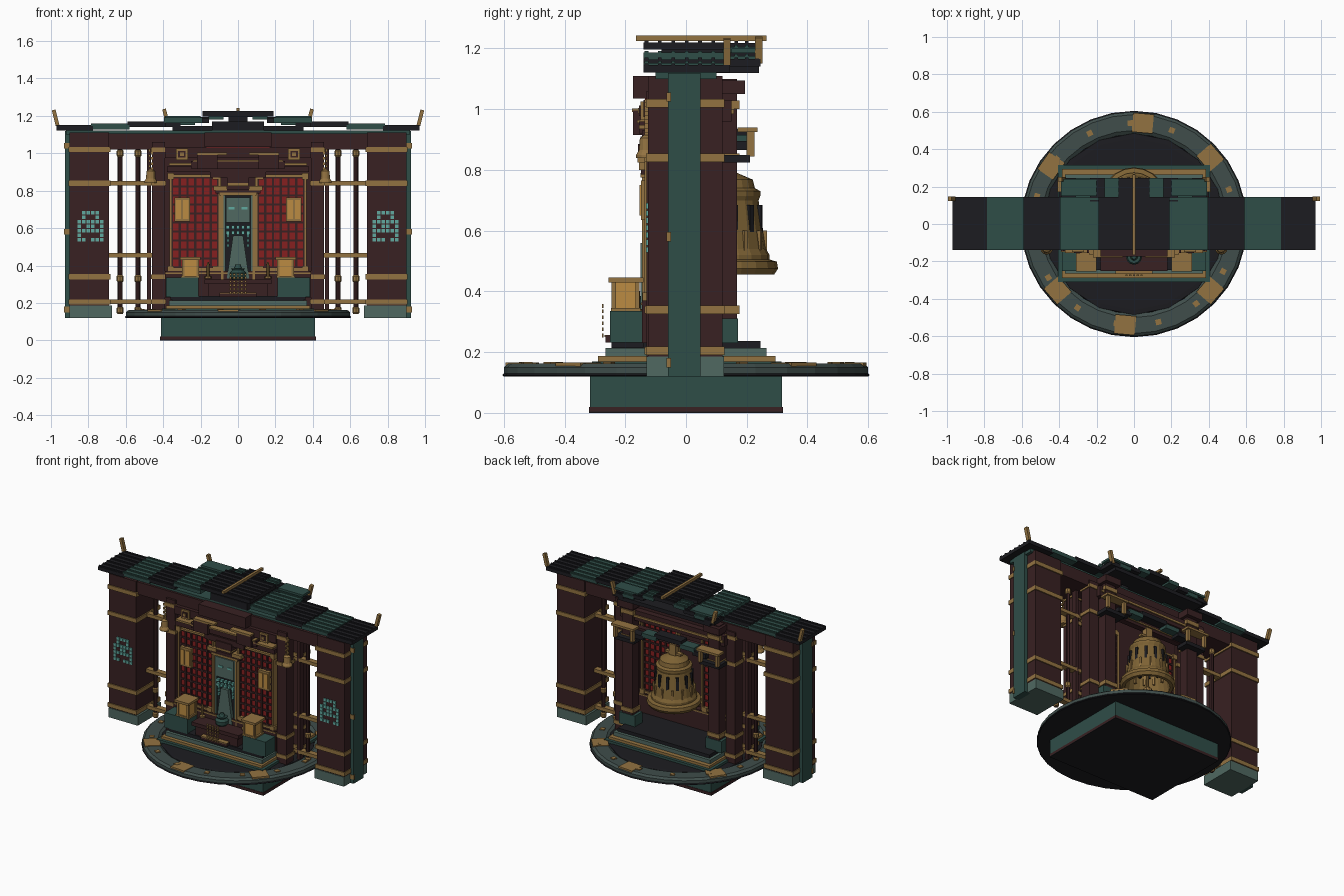
import bpy, bmesh, math
from mathutils import Matrix, Vector

def mat(n, c):
    m = bpy.data.materials.new(n)
    m.diffuse_color = (*c, 1)
    return m

BROWN = mat("dark_wood", (.040, .015, .016))
TEAL = mat("green_stone", (.028, .075, .064))
SLATE = mat("grey_slate", (.05, .075, .07))
STONE = mat("pale_stone", (.08, .14, .12))
BLACK = mat("black_tile", (.012, .012, .015))
GOLD = mat("brass", (.29, .17, .053))
BELL = mat("bell_bronze", (.21, .125, .035))
AMBER = mat("amber", (.5, .26, .055))
RED = mat("red_lacquer", (.24, .014, .014))
CYAN = mat("pale_cyan", (.12, .40, .35))

def finish(name, bm, m):
    bmesh.ops.recalc_face_normals(bm, faces=bm.faces)
    me = bpy.data.meshes.new(name)
    bm.to_mesh(me)
    bm.free()
    me.materials.append(m)
    o = bpy.data.objects.new(name, me)
    bpy.context.collection.objects.link(o)
    return o

def boxes(name, m, items, mirror=False, mats=None):
    """items: (x0,x1,y0,y1,z0,z1); mirror repeats them across x; mats places copies"""
    bm = bmesh.new()
    for x0, x1, y0, y1, z0, z1 in items:
        for s in ((1, -1) if mirror else (1,)):
            for M in (mats or [Matrix()]):
                T = Matrix.Translation((s*(x0+x1)/2, (y0+y1)/2, (z0+z1)/2))
                S = Matrix.Diagonal((abs(x1-x0), y1-y0, z1-z0, 1))
                bmesh.ops.create_cube(bm, size=1, matrix=M @ T @ S)
    return finish(name, bm, m)

def box(name, m, *b, mirror=False):
    return boxes(name, m, [b], mirror)

def lathe(name, m, prof, n, at=((0, 0, 0),)):
    bm = bmesh.new()
    for c in at:
        rings = [[bm.verts.new(Vector(c) + Vector((r*math.cos(2*math.pi*i/n), r*math.sin(2*math.pi*i/n), z)))
                  for i in range(n)] for r, z in prof]
        for a, b in zip(rings, rings[1:]):
            for i in range(n):
                bm.faces.new((a[i], a[(i+1) % n], b[(i+1) % n], b[i]))
        bm.faces.new(rings[0])
        bm.faces.new(rings[-1])
    return finish(name, bm, m)

def spin(deg, c=(0, 0, 0)):
    return Matrix.Translation(c) @ Matrix.Rotation(math.radians(deg), 4, 'Z')

# Base block and round dais
box("base_block", TEAL, -.413, .413, -.316, .316, .018, .125)
box("base_band", BROWN, -.416, .416, -.319, .319, .004, .02)
box("base_sole", BLACK, -.416, .416, -.319, .319, 0, .004)
lathe("dais_underside", BLACK, [(.60, .12), (.605, .124), (.60, .13)], 32)
lathe("dais_ring", SLATE, [(.60, .128), (.60, .15), (.585, .162), (.5, .162), (.48, .148), (.48, .128)], 32)
lathe("dais_floor", BLACK, [(.49, .13), (.485, .152), (.46, .154)], 16)
boxes("dais_brass_plates", GOLD, [(.49, .592, -.055, .055, .14, .166)], mats=[spin(a) for a in (85, 41, 145, 221, 265, 319)])
boxes("dais_studs", GOLD, [(.525, .555, -.015, .015, .15, .168)], mats=[spin(a) for a in range(20, 380, 24)])

# Stepped platform
box("platform_lower", TEAL, -.405, .405, -.31, .315, .15, .17)
box("platform_brass_tier", GOLD, -.385, .385, -.29, .295, .165, .187)
box("platform_tier", STONE, -.37, .37, -.265, .265, .185, .213)
box("platform_top", BLACK, -.35, .35, -.245, .245, .21, .236)

# Outer pillars
box("pillar_foot", STONE, .675, .90, -.13, .125, .12, .185, mirror=True)
box("outer_pillar", BROWN, .69, .90, -.125, .12, .18, 1.11, mirror=True)
box("end_slab", TEAL, .88, .925, -.06, .047, .12, 1.12, mirror=True)
boxes("pillar_bands", GOLD, [(.682, .905, -.132, .127, z-.014, z+.014) for z in (.205, .34, .84, 1.02)], mirror=True)
boxes("slab_studs", GOLD, [(.9, .930, -.064, -.049, z-.015, z+.015) for z in (.165, .58, 1.04)], mirror=True)
pattern = ("011110", "010010", "111111", "101101", "111111", "100001", "111011")
boxes("pillar_inlay", CYAN, [(.72+c*.024, .739+c*.024, -.131, -.12, .672-r*.024, .691-r*.024)
      for r, row in enumerate(pattern) for c, v in enumerate(row) if v == "1"], mirror=True)

# Open screens between the pillars
posts = [(s*x, 0, 0) for s in (1, -1) for x in (.63, .535)]
lathe("screen_posts", BROWN, [(.013, .14), (.013, 1.04)], 8, posts)
boxes("screen_rails", GOLD, [(.44, .70, -.02, .02, z-.012, z+.012) for z in (.205, .455, .84)], mirror=True)
lathe("post_collars", GOLD, [(.012, -.02), (.019, -.012), (.019, .012), (.012, .02)], 8,
      [(x, y, z) for x, y, _ in posts for z in (.16, .33, 1.0)])

# Inner columns and rear porch columns
boxes("inner_columns", BROWN, [(.39, .46, -.13, -.05, .15, 1.06), (.39, .46, .04, .12, .15, 1.06)], mirror=True)
box("side_post", BROWN, .465, .487, -.02, .02, .15, 1.04, mirror=True)
boxes("inner_column_bands", GOLD, [(.384, .466, y, y+.092, z-.012, z+.012)
      for z in (.205, .34, .84, 1.02) for y in (-.136, .034)], mirror=True)
box("porch_column_foot", TEAL, .27, .39, .09, .172, .23, .31, mirror=True)
box("porch_column", BROWN, .29, .37, .10, .168, .30, 1.10, mirror=True)
boxes("porch_column_bands", GOLD, [(.282, .378, .092, .176, z-.014, z+.014) for z in (.34, .84, 1.015)], mirror=True)
boxes("bracket_blocks", BLACK, [(.25, .40, .12, .21, .825, .85)], mirror=True)
boxes("capital_blocks", BROWN, [(.27, .39, .11, .195, 1.05, 1.095)], mirror=True)
boxes("bracket_arms", GOLD, [(.24, .41, .17, .235, .925, .94), (.25, .27, .2, .225, .845, .93), (.38, .40, .2, .225, .845, .93)], mirror=True)
boxes("rear_lintels", BROWN, [(-.40, .40, .08, .15, .96, 1.03), (-.29, .29, .10, .14, .86, .91)])
boxes("rear_lintel_trim", GOLD, [(-.39, .39, .14, .158, .985, 1.0), (-.29, .29, .13, .147, .88, .89)])
for x0, x1, z, m in ((.19, .29, .895, BLACK), (.09, .20, .915, TEAL), (0, .10, .935, BLACK)):
    box("rear_inner_eave", m, x0, x1, .13, .20, z-.03, z, mirror=True)

# Centre wall with red lattice screens
box("centre_wall", BROWN, -.40, .40, -.10, -.07, .17, 1.08)
box("red_screen", RED, .105, .352, -.122, -.05, .39, .87, mirror=True)
bars = [(x-.006, x+.006, -.130, -.042, .39, .87) for x in [.105+.0412*i for i in range(7)]]
bars += [(.105, .352, -.129, -.043, z-.006, z+.006) for z in [.39+.048*i for i in range(11)]]
boxes("lattice_bars", BROWN, bars, mirror=True)
fr = [(.09, .103, .37, .89), (.355, .367, .37, .89), (.09, .367, .372, .386), (.09, .367, .873, .886)]
boxes("screen_frame", GOLD, [(a, b, -.137, -.035, c, d) for a, b, c, d in fr], mirror=True)
boxes("frame_corners", GOLD, [(x-.017, x+.017, -.143, -.03, z-.017, z+.017) for x in (.36, .12) for z in (.38, .878)], mirror=True)
boxes("plaque_frame", GOLD, [(.257, .34, -.148, -.12, .635, .765)], mirror=True)
boxes("plaque", AMBER, [(.265, .293, -.153, -.13, .65, .75), (.304, .332, -.153, -.13, .65, .75)], mirror=True)
box("wall_base", BROWN, -.39, .39, -.145, -.03, .23, .37)
boxes("wall_base_trim", GOLD, [(-.39, .39, -.149, -.026, .355, .364)])

# Central niche with a draped tablet
boxes("niche_frame", GOLD, [(.078, .09, -.145, -.1, .30, .80)], mirror=True)
boxes("niche_inner_frame", STONE, [(.068, .078, -.14, -.1, .32, .78)], mirror=True)
box("niche_back", BLACK, -.075, .075, -.125, -.1, .30, .80)
box("niche_panel", STONE, -.065, .065, -.14, -.12, .63, .765)
boxes("niche_marks", CYAN, [(.018, .05, -.145, -.13, .70, .712)], mirror=True)
boxes("niche_tiles", CYAN, [(x-.009, x+.009, -.143, -.12, z-.009, z+.009)
      for x in (-.055, -.027, 0, .027, .055) for z in (.575, .605)])
boxes("niche_beads", CYAN, [(.047, .06, -.14, -.12, z, z+.016) for z in (.50, .525, .55)], mirror=True)
drape = box("draped_tablet", STONE, -.06, .06, -.15, -.12, .33, .56)
for v in drape.data.vertices:
    if v.co.z > .5:
        v.co.x *= .45
boxes("niche_canopy", GOLD, [(-.10, .10, -.15, -.1, .775, .79), (-.13, -.06, -.155, -.1, .80, .825), (.06, .13, -.155, -.1, .80, .825),
      (-.055, .055, -.16, -.1, .825, .84)])
boxes("niche_hood", BROWN, [(-.12, .12, -.148, -.1, .785, .81), (-.06, .06, -.158, -.1, .84, .885), (-.15, .15, -.15, -.1, .87, .91)])

# Header beams and front cornice
box("main_beam", BROWN, -.90, .90, -.115, .11, 1.02, 1.105)
box("roof_plate", TEAL, -.92, .92, -.10, .10, 1.10, 1.122)
boxes("front_cornice", BROWN, [(-.38, .38, -.145, -.1, .90, .93), (-.25, .25, -.155, -.1, .92, .96), (-.39, .39, -.14, -.1, .975, 1.03),
      (-.18, .18, -.175, -.1, 1.035, 1.11), (-.22, -.11, -.175, -.1, .915, .995), (.11, .22, -.175, -.1, .915, .995)])
box("cornice_red_band", RED, -.17, .17, -.135, -.105, 1.026, 1.10)
boxes("cornice_trim", GOLD, [(-.24, .24, -.162, -.1, .955, .965), (-.22, -.06, -.178, -.1, .99, 1.003),
      (.06, .22, -.178, -.1, .99, 1.003), (-.37, -.22, -.155, -.1, .935, .948), (.22, .37, -.155, -.1, .935, .948)])
boxes("cornice_square", GOLD, [(.268, .332, -.15, -.12, .965, 1.025)], mirror=True)
boxes("cornice_square_inset", BROWN, [(.28, .32, -.154, -.12, .977, 1.013)], mirror=True)
boxes("cornice_square_pip", GOLD, [(.29, .31, -.158, -.12, .986, 1.004)], mirror=True)

# Tiled roof in stepped segments, with rear porch roof
segs = [(.775, .97, 1.145, BLACK), (.58, .785, 1.152, TEAL), (.385, .59, 1.164, BLACK), (.19, .395, 1.186, TEAL), (0, .19, 1.22, BLACK)]
for x0, x1, z, m in segs:
    box("roof_segment", m, x0, x1, -.14, .145, z-.024, z, mirror=True)
    boxes("roof_ribs", m, [(x0, x1, y-.006, y+.006, z-.005, z+.006) for y in [-.13+.044*i for i in range(7)]], mirror=True)
boxes("roof_core", BLACK, [(-.14, .14, -.10, .14, 1.12, 1.17), (-.05, .05, -.08, .12, 1.16, 1.20)])
box("porch_under_roof", BLACK, -.35, .35, .12, .24, 1.12, 1.145)
for i in range(5):
    x0, z = .385-.077*(i+1), (1.165, 1.175, 1.187, 1.205, 1.218)[i]
    m = (BLACK, TEAL)[i % 2]
    box("porch_roof_segment", m, x0, x0+.082, .12, .245, z-.024, z, mirror=True)
    boxes("porch_roof_ribs", m, [(x0, x0+.08, y-.006, y+.006, z-.005, z+.006) for y in (.165, .2, .235)], mirror=True)
box("porch_eave", TEAL, .2, .39, .15, .24, 1.185, 1.2, mirror=True)
box("roof_ridge", GOLD, -.009, .009, -.165, .265, 1.225, 1.243)
for s in (1, -1):
    for x, y, z in ((.975, .135, 1.19), (.385, .24, 1.195)):
        boxes("roof_finial", GOLD, [(-.01, .01, -.012, .012, -.043, .043)],
              mats=[Matrix.Translation((s*x, y, z)) @ Matrix.Rotation(s*.25, 4, 'Y')])

# Great bell on the rear side
by = .13
lathe("great_bell", BELL, [(.03, .795), (.05, .785), (.09, .768), (.097, .74), (.115, .73), (.115, .715), (.109, .70), (.121, .62),
      (.133, .54), (.145, .52), (.145, .505), (.169, .498), (.173, .475), (.16, .455), (.14, .455), (.115, .60), (.08, .70)], 20, [(0, by, 0)])
boxes("bell_slots", BLACK, [(.10, .123, -.009, .009, .58, .685)], mats=[spin(a, (0, by, 0)) for a in range(15, 375, 30)])
boxes("bell_flutes", GOLD, [(.11, .136, -.006, .006, .535, .60)], mats=[spin(a, (0, by, 0)) for a in range(0, 360, 30)])
boxes("bell_hanger", GOLD, [(-.025, .025, by-.02, by+.02, .78, .87), (-.06, .06, by-.015, by+.015, .80, .815)])
lathe("bell_clapper", GOLD, [(.008, .70), (.008, .46), (.028, .44), (.028, .40), (.012, .385)], 10, [(0, by, 0)])

# Small hanging bells
lathe("small_bell", GOLD, [(.008, .915), (.022, .905), (.025, .865), (.034, .85), (.034, .84)], 12, [(s*.467, -.13, 0) for s in (1, -1)])
boxes("small_bell_chain", GOLD, [(.455+.012*(i % 2), .467+.012*(i % 2), -.137, -.123, .91+.014*i, .924+.014*i) for i in range(8)], mirror=True)

# Lantern pedestals
box("lantern_pedestal", TEAL, .21, .385, -.25, -.145, .232, .335, mirror=True)
box("lantern_pedestal_foot", BLACK, .20, .36, -.246, -.14, .215, .236, mirror=True)
box("lantern", AMBER, .215, .292, -.238, -.16, .335, .43, mirror=True)
boxes("lantern_posts", GOLD, [(x-.007, x+.007, y-.007, y+.007, .335, .435) for x in (.215, .292) for y in (-.238, -.16)], mirror=True)
boxes("lantern_plates", GOLD, [(.2, .31, -.255, -.14, .43, .446), (.205, .305, -.247, -.15, .332, .345)], mirror=True)
lathe("candles", GOLD, [(.018, .33), (.018, .34), (.008, .345), (.008, .40), (.003, .42)], 8, [(s*.16, -.16, 0) for s in (1, -1)])

# Altar table, incense pot and bead curtain
boxes("altar_table", BROWN, [(-.18, .18, -.25, -.14, .30, .325), (-.16, .16, -.235, -.14, .23, .305), (-.10, .10, -.265, -.14, .232, .255)])
boxes("altar_trim", GOLD, [(-.10, .10, -.268, -.15, .25, .257)])
lathe("incense_pot", TEAL, [(.025, .32), (.04, .335), (.043, .36), (.03, .375), (.036, .385), (.02, .385), (.012, .405)], 12, [(0, -.175, 0)])
boxes("bead_curtain", GOLD, [(x-.006, x+.006, -.277, -.271, z-.006, z+.006)
      for x in (-.04, -.02, 0, .02, .04) for z in (.255, .275, .295, .315, .335, .352)])
